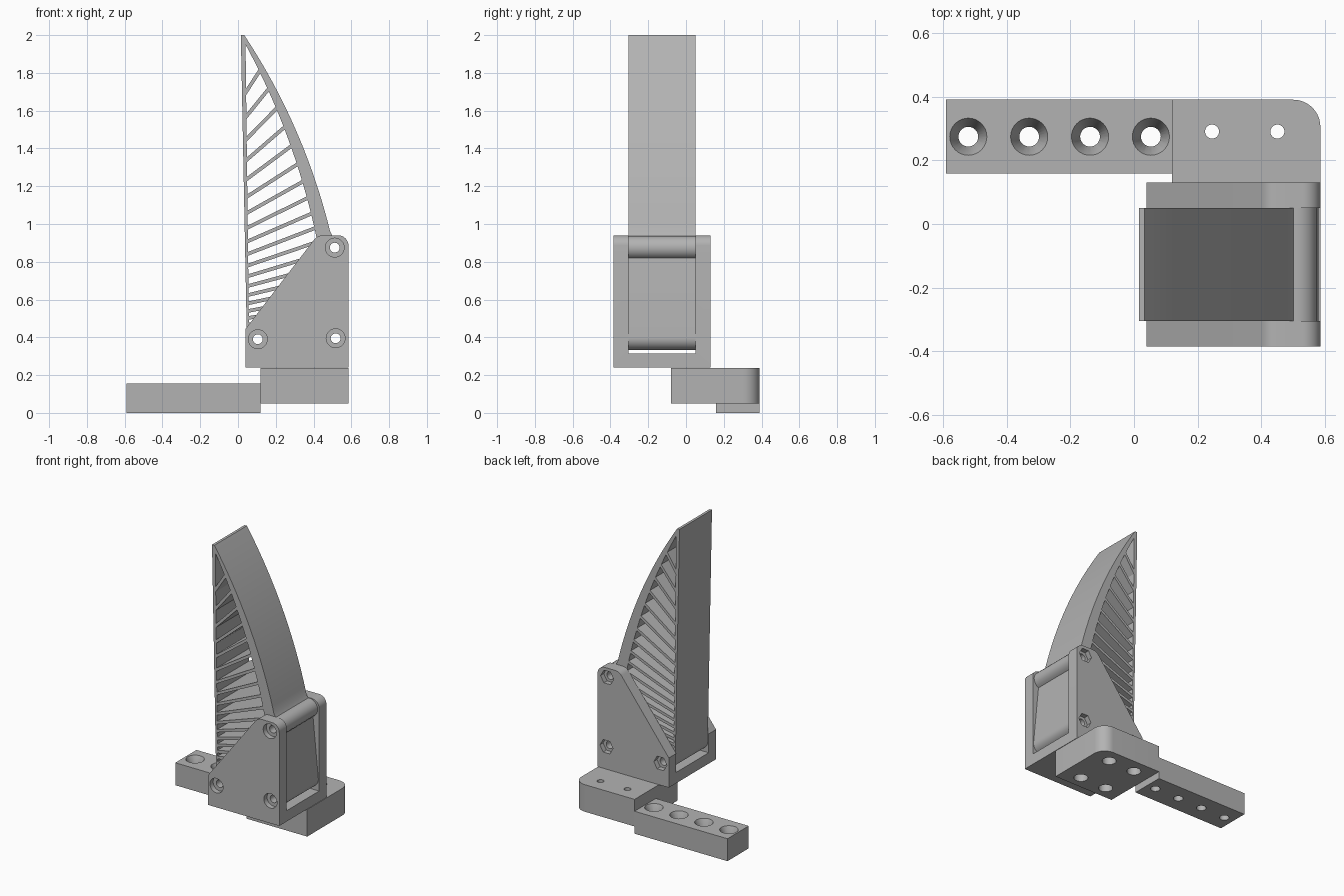
import bpy, bmesh, math
from math import sin, cos, tan, radians, pi

cube = bpy.data.objects.get("Cube")
if cube:
    bpy.data.objects.remove(cube, do_unlink=True)

GREY = (0.45, 0.45, 0.45, 1)
mat = bpy.data.materials.new("plain_grey")
mat.use_nodes = True
mat.diffuse_color = GREY
mat.node_tree.nodes["Principled BSDF"].inputs["Base Color"].default_value = GREY


def make(name, bm):
    bmesh.ops.recalc_face_normals(bm, faces=bm.faces)
    me = bpy.data.meshes.new(name)
    bm.to_mesh(me)
    bm.free()
    ob = bpy.data.objects.new(name, me)
    me.materials.append(mat)
    bpy.context.collection.objects.link(ob)
    return ob


def prism(bm, pts, lo, hi, axis):
    """Extrude a closed outline along y (x, z points) or z (x, y points)."""
    put = (lambda a, b, t: (a, t, b)) if axis == "y" else (lambda a, b, t: (a, b, t))
    low, top = [[bm.verts.new(put(a, b, t)) for a, b in pts] for t in (lo, hi)]
    bm.faces.new(low)
    bm.faces.new(top)
    for i in range(len(pts)):
        j = (i + 1) % len(pts)
        bm.faces.new((low[i], low[j], top[j], top[i]))


def lathe(bm, centre, steps, axis):
    """Stack rings of (radius, position, sides, turn) into one closed cutter."""
    for (r1, t1, sides), (r2, t2, _) in zip(steps[::2], steps[1::2]):
        rings = []
        for r, t in ((r1, t1), (r2, t2)):
            ring = []
            for k in range(sides):
                a = 2 * pi * k / sides
                p, q = centre[0] + r * cos(a), centre[1] + r * sin(a)
                ring.append(bm.verts.new((p, t, q) if axis == "y" else (p, q, t)))
            rings.append(ring)
        bm.faces.new(rings[0])
        bm.faces.new(rings[1])
        for k in range(sides):
            j = (k + 1) % sides
            bm.faces.new((rings[0][k], rings[0][j], rings[1][j], rings[1][k]))


def activate(ob):
    bpy.ops.object.select_all(action="DESELECT")
    bpy.context.view_layer.objects.active = ob
    ob.select_set(True)


def cut(ob, bm, op="DIFFERENCE"):
    tool = make("cutter", bm)
    tool.hide_render = True
    mod = ob.modifiers.new("cut", "BOOLEAN")
    mod.operation, mod.object, mod.solver = op, tool, "EXACT"
    activate(ob)
    bpy.ops.object.modifier_apply(modifier=mod.name)
    bpy.data.objects.remove(tool, do_unlink=True)


def finish(ob):
    activate(ob)
    bpy.ops.object.shade_smooth_by_angle(angle=radians(30))


def arc(cx, cz, r, a0, a1, n=10):
    return [(cx + r * cos(radians(a0 + (a1 - a0) * i / n)),
             cz + r * sin(radians(a0 + (a1 - a0) * i / n))) for i in range(n + 1)]


def bezier(a, b, c, n=24):
    return [tuple((1 - t) ** 2 * p + 2 * t * (1 - t) * q + t * t * r for p, q, r in zip(a, b, c))
            for t in (i / n for i in range(n + 1))]


PINS = [(0.512, 0.875), (0.105, 0.39), (0.517, 0.395)]
FRONT, BACK = -0.385, 0.13
INNER_FRONT, INNER_BACK = -0.305, 0.05

# Finger: curved wedge with rounded pin bosses
outline = [(0.015, 2.0)] + bezier((0.033, 2.0), (0.35, 1.52), (0.488, 0.96))
outline += arc(*PINS[0], 0.062, 100, -65) + arc(*PINS[2], 0.062, 5, -90)
outline += arc(*PINS[1], 0.058, -90, -180)
bm = bmesh.new()
prism(bm, outline, INNER_FRONT, INNER_BACK, "y")
finger = make("finger", bm)

# Windows between the sloping ribs of the finger
edge = bezier((0.04, 1.95), (0.295, 1.478), (0.41, 0.955)) + [(0.44, 0.8), (0.45, 0.47)]


def left_x(z):
    return 0.04 + (1.95 - z) * 0.012


def right_x(z):
    for (xa, za), (xb, zb) in zip(edge, edge[1:]):
        if zb <= z <= za:
            return xa + (xb - xa) * (za - z) / (za - zb)
    return edge[0][0] if z > edge[0][1] else edge[-1][0]


def hit(z, slope):
    """Where a rib line starting at the left rail meets the inner edge."""
    x0 = left_x(z)
    lo, hi = x0, 0.6
    for _ in range(40):
        mid = (lo + hi) / 2
        zm = z + (mid - x0) * slope
        if zm < edge[0][1] and mid < right_x(zm):
            lo = mid
        else:
            hi = mid
    return lo, z + (lo - x0) * slope


ribs, z, gap = [], 1.70, 0.13
for i in range(17):
    ribs.append((z, radians(57 * 0.895 ** i)))
    z -= gap
    gap *= 0.92

bm = bmesh.new()
upper_start, upper_end = None, edge[0]
for z, angle in ribs + [(0.468, radians(5))]:
    half = 0.0095 / cos(angle)
    low_end = hit(z + half, tan(angle))
    pts = [(left_x(z + half), z + half), low_end]
    pts += [p for p in reversed(edge) if low_end[1] + 0.005 < p[1] < upper_end[1] - 0.005]
    pts.append(upper_end)
    if upper_start:
        pts.append(upper_start)
    prism(bm, pts, INNER_FRONT - 0.05, INNER_BACK + 0.05, "y")
    upper_start, upper_end = (left_x(z - half), z - half), hit(z - half, tan(angle))
cut(finger, bm)

# Bracket: two cheeks joined by a floor
bm = bmesh.new()
cheek = [(0.04, 0.24), (0.585, 0.24)] + arc(0.53, 0.885, 0.055, 0, 90)
cheek += arc(0.45, 0.88, 0.06, 90, 142) + [(0.04, 0.445)]
prism(bm, cheek, FRONT, BACK, "y")
bracket = make("bracket", bm)
bm = bmesh.new()
prism(bm, [(-0.1, 0.315), (0.7, 0.315), (0.7, 1.1), (-0.1, 1.1)], INNER_FRONT, INNER_BACK, "y")
cut(bracket, bm)

# Pin holes, round screw recesses in front and hexagonal nut recesses behind
for part in (finger, bracket):
    bm = bmesh.new()
    for pin in PINS:
        lathe(bm, pin, [(0.026, -0.5, 24), (0.026, 0.3, 24)], "y")
    cut(part, bm)
bm = bmesh.new()
for pin in PINS:
    lathe(bm, pin, [(0.05, FRONT - 0.05, 32), (0.05, FRONT + 0.035, 32)], "y")
    lathe(bm, pin, [(0.05, BACK - 0.035, 6), (0.05, BACK + 0.05, 6)], "y")
cut(bracket, bm)

# Mounting block with one rounded corner and four recessed screw holes
bm = bmesh.new()
block_shape = [(0.12, -0.08), (0.585, -0.08)] + arc(0.5, 0.305, 0.085, 0, 90) + [(0.12, 0.39)]
prism(bm, block_shape, 0.05, 0.237, "z")
block = make("mounting_block", bm)
screws = [(x, y) for x in (0.245, 0.45) for y in (0.01, 0.29)]
for r, top in ((0.022, 0.3), (0.045, 0.12)):
    bm = bmesh.new()
    for s in screws:
        lathe(bm, s, [(r, 0.0, 32), (r, top, 32)], "z")
    cut(block, bm)

# Arm with four countersunk holes
bm = bmesh.new()
prism(bm, [(-0.59, 0.158), (0.12, 0.158), (0.12, 0.39), (-0.59, 0.39)], 0, 0.155, "z")
arm = make("arm", bm)
spots = [(-0.52 + 0.191 * i, 0.274) for i in range(4)]
for steps in ([(0.031, -0.1, 32), (0.031, 0.3, 32)], [(0.025, 0.073, 32), (0.0585, 0.1555, 32)]):
    bm = bmesh.new()
    for s in spots:
        lathe(bm, s, steps, "z")
    cut(arm, bm)

for part in (finger, bracket, block, arm):
    finish(part)
